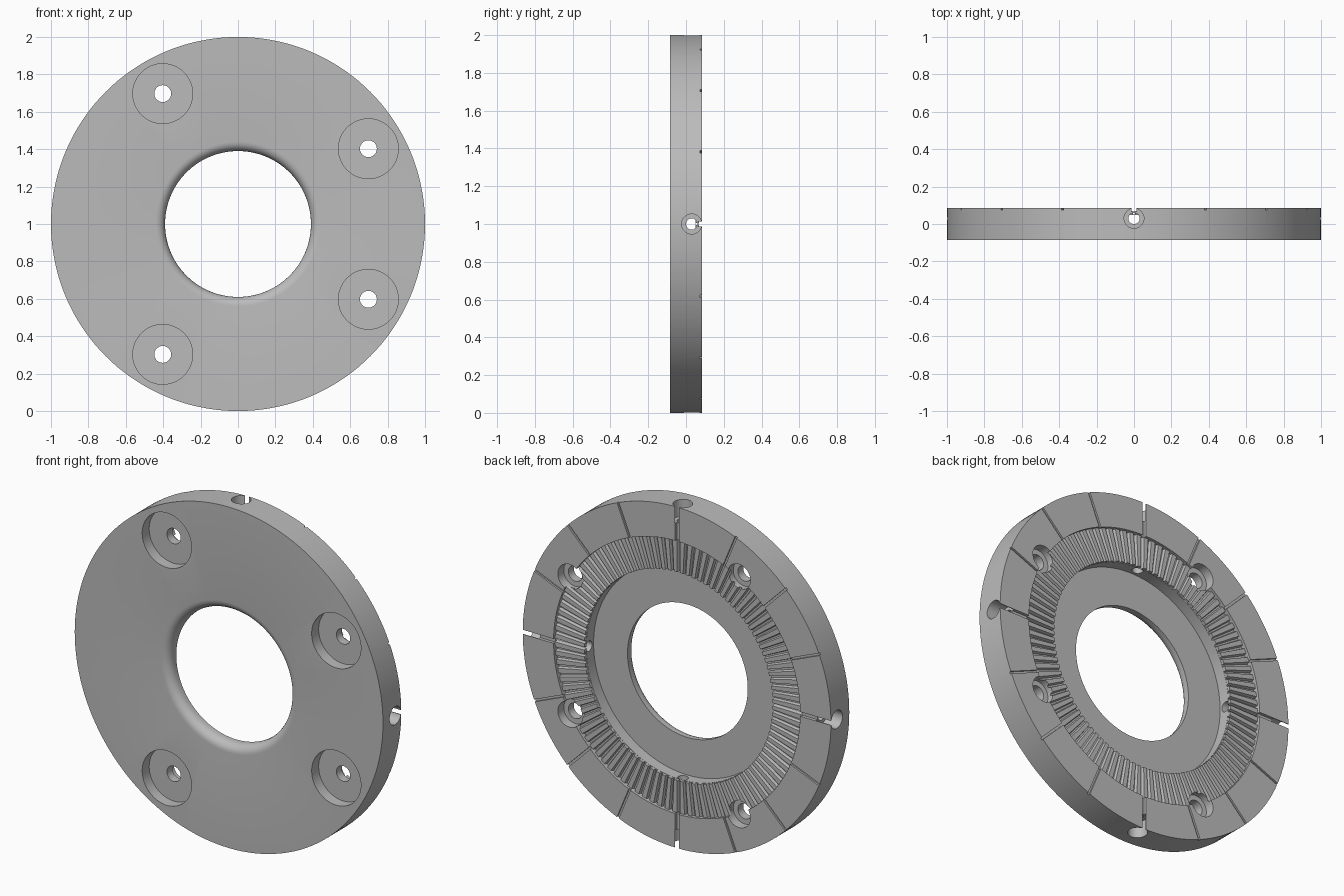
import bpy, bmesh
from math import pi, radians, sin, cos
from mathutils import Matrix, Vector

cube = bpy.data.objects.get("Cube")
if cube:
    bpy.data.objects.remove(cube, do_unlink=True)

steel = bpy.data.materials.new("machined_grey")
steel.use_nodes = True
steel.diffuse_color = (0.5, 0.5, 0.5, 1)
steel.node_tree.nodes["Principled BSDF"].inputs["Base Color"].default_value = (0.5, 0.5, 0.5, 1)

CENTRE = Matrix.Translation((0, 0, 1))
# Turns the local z axis towards the back (+y)
TO_BACK = CENTRE @ Matrix.Rotation(-pi / 2, 4, 'X')
BACK, RING, FLOOR = 0.085, 0.053, -0.015
TEETH = 100


def lathe(bm, profile, segments, matrix):
    """Revolve a closed (radius, height) outline around local z."""
    rings = []
    for r, h in profile:
        if r == 0:
            rings.append([bm.verts.new(matrix @ Vector((0, 0, h)))] * segments)
        else:
            rings.append([bm.verts.new(matrix @ Vector((r * cos(2 * pi * i / segments),
                          r * sin(2 * pi * i / segments), h))) for i in range(segments)])
    for a, b in zip(rings, rings[1:] + rings[:1]):
        for i in range(segments):
            j = (i + 1) % segments
            corners = list(dict.fromkeys((a[i], a[j], b[j], b[i])))
            if len(corners) > 2:
                bm.faces.new(corners)


def finish(bm, name):
    bmesh.ops.recalc_face_normals(bm, faces=bm.faces)
    mesh = bpy.data.meshes.new(name)
    bm.to_mesh(mesh)
    bm.free()
    mesh.materials.append(steel)
    obj = bpy.data.objects.new(name, mesh)
    bpy.context.collection.objects.link(obj)
    return obj


def cut(obj, cutter):
    mod = obj.modifiers.new("cut", 'BOOLEAN')
    mod.operation, mod.solver, mod.object = 'DIFFERENCE', 'EXACT', cutter
    deps = bpy.context.evaluated_depsgraph_get()
    mesh = bpy.data.meshes.new_from_object(obj.evaluated_get(deps))
    obj.modifiers.clear()
    obj.data = mesh


# Flange body: rounded bore lip in front, stepped recess behind
lip = [(0.44 - 0.05 * sin(a), -BACK + 0.05 * (1 - cos(a)))
       for a in (radians(15 * k) for k in range(7))]
outline = lip + [(0.39, FLOOR), (0.61, FLOOR), (0.61, RING), (0.8, RING),
                 (0.8, BACK), (1, BACK), (1, -BACK)]
bm = bmesh.new()
lathe(bm, outline, 144, TO_BACK)
body = finish(bm, "flange_body")

# Radial teeth on the recessed ring
bm = bmesh.new()
pitch = 2 * pi / TEETH
for k in range(TEETH):
    ends = []
    for r in (0.611, 0.803):
        ends.append([bm.verts.new(TO_BACK @ Vector((r * cos(a), r * sin(a), h)))
                     for a, h in ((pitch * (k + 0.08), RING - 0.004),
                                  (pitch * (k + 0.92), RING - 0.004),
                                  (pitch * (k + 0.78), 0.07),
                                  (pitch * (k + 0.22), 0.07))])
    inner, outer = ends
    bm.faces.new(inner)
    bm.faces.new(outer)
    for i in range(4):
        j = (i + 1) % 4
        bm.faces.new((inner[i], inner[j], outer[j], outer[i]))
teeth = finish(bm, "ring_teeth")

# Bolt holes: wide pocket in front, narrow bore, small pocket behind
bm = bmesh.new()
bolt = [(0, -0.2), (0.16, -0.2), (0.16, -0.02), (0.045, -0.02),
        (0.045, 0.03), (0.075, 0.03), (0.075, 0.2), (0, 0.2)]
for angle in (30, 120, 240, 330):
    a = radians(angle)
    lathe(bm, bolt[:], 48, TO_BACK @ Matrix.Translation((0.805 * cos(a), 0.805 * sin(a), 0)))
bolt_cutter = finish(bm, "bolt_cutter")

# Stepped radial bores in the rim
bm = bmesh.new()
port = [(0, 0.55), (0.03, 0.55), (0.03, 0.9), (0.053, 0.9), (0.053, 1.1), (0, 1.1)]
for k in range(4):
    turn = Matrix.Rotation(k * pi / 2, 4, 'Y')
    lathe(bm, port, 32, CENTRE @ Matrix.Translation((0, 0.03, 0)) @ turn)
port_cutter = finish(bm, "port_cutter")

# Index grooves on the back rim, every fourth one wider
bm = bmesh.new()
for k in range(16):
    width, depth = (0.026, 0.018) if k % 4 == 0 else (0.013, 0.01)
    size = Matrix.Diagonal((0.3, 2 * depth, width, 1))
    place = CENTRE @ Matrix.Rotation(k * pi / 8, 4, 'Y') @ Matrix.Translation((0.93, BACK, 0))
    bmesh.ops.create_cube(bm, size=1, matrix=place @ size)
groove_cutter = finish(bm, "groove_cutter")

for cutter in (bolt_cutter, port_cutter, groove_cutter):
    cut(body, cutter)
cut(teeth, bolt_cutter)
for cutter in (bolt_cutter, port_cutter, groove_cutter):
    bpy.data.objects.remove(cutter, do_unlink=True)

# Smooth round walls, crisp edges
bpy.ops.object.select_all(action='DESELECT')
for obj in (body, teeth):
    obj.select_set(True)
bpy.context.view_layer.objects.active = body
bpy.ops.object.shade_smooth_by_angle(angle=radians(25))
